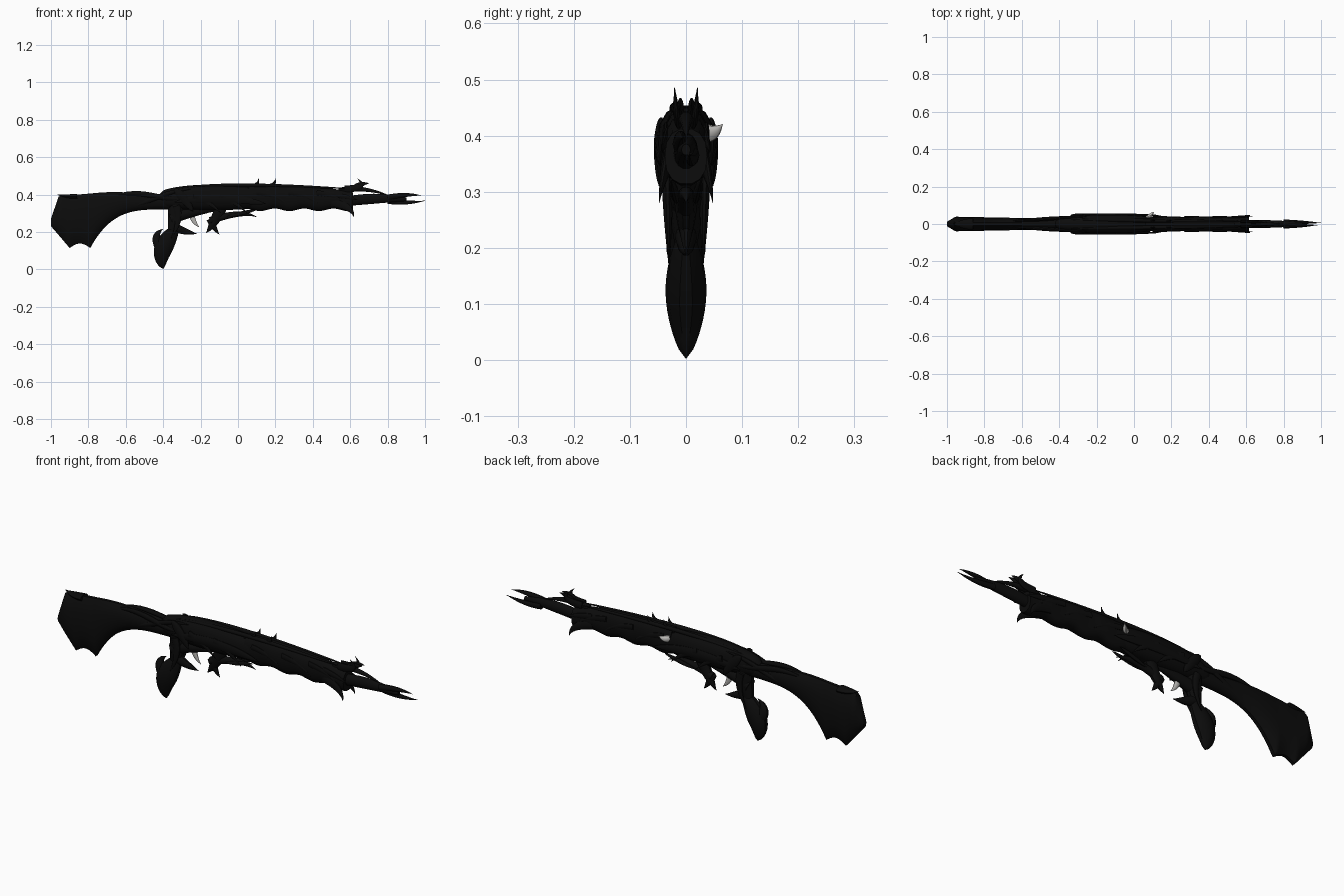
import bpy, bmesh, math
from mathutils import Vector

default_cube = bpy.data.objects.get("Cube")
if default_cube:
    bpy.data.objects.remove(default_cube, do_unlink=True)


def make_material(name, colour):
    material = bpy.data.materials.new(name)
    material.use_nodes = True
    material.diffuse_color = (*colour, 1)
    shader = material.node_tree.nodes["Principled BSDF"]
    shader.inputs["Base Color"].default_value = (*colour, 1)
    shader.inputs["Roughness"].default_value = .7
    return material


BLACK = make_material("charred black", (.0035, .0035, .0035))
BONE = make_material("pale bone", (.5, .49, .47))


def section(sides, power):
    """Unit cross-section: power of one is an ellipse, lower is boxier."""
    points = []
    for index in range(sides):
        angle = math.tau * index / sides
        c, s = math.cos(angle), math.sin(angle)
        points.append((math.copysign(abs(c) ** power, c),
                       math.copysign(abs(s) ** power, s)))
    return points


def skin(name, rings, material):
    """Join a row of rings into one closed, smooth-shaded surface."""
    mesh = bpy.data.meshes.new(name)
    bm = bmesh.new()
    loops = [[bm.verts.new(point) for point in ring] for ring in rings]
    for first, second in zip(loops, loops[1:]):
        for i in range(len(first)):
            j = (i + 1) % len(first)
            bm.faces.new((first[i], first[j], second[j], second[i]))
    bm.faces.new(loops[0])
    bm.faces.new(loops[-1])
    bmesh.ops.recalc_face_normals(bm, faces=bm.faces)
    bm.to_mesh(mesh)
    bm.free()
    mesh.materials.append(material)
    obj = bpy.data.objects.new(name, mesh)
    bpy.context.collection.objects.link(obj)
    bpy.ops.object.select_all(action="DESELECT")
    obj.select_set(True)
    bpy.context.view_layer.objects.active = obj
    bpy.ops.object.shade_smooth_by_angle(angle=math.radians(40))


def loft(name, start, end, count, rule, power=1):
    """Upright sections along x; rule(x, t) gives bottom, top and half width."""
    shape = section(14, power)
    rings = []
    for index in range(count + 1):
        t = index / count
        x = start + (end - start) * t
        low, high, width = rule(x, t)
        middle, half = (low + high) / 2, (high - low) / 2
        rings.append([(x, width * u, middle + half * v) for u, v in shape])
    skin(name, rings, BLACK)


def along(points, t):
    """Point on a Bezier curve with the given control points."""
    points = [Vector(point) for point in points]
    while len(points) > 1:
        points = [a.lerp(b, t) for a, b in zip(points, points[1:])]
    return points[0]


def horn_profile(t):
    return 1 - t ** 2


def vein_profile(t):
    return math.sin(math.pi * t) ** .6


def limb(name, path, breadth, flat=.5, y=0, y_end=None, profile=horn_profile,
         material=BLACK, side=(0, 1, 0), steps=12):
    """Curved horn or vein through x, z control points, running from y to y_end."""
    y_end = y if y_end is None else y_end
    spine = []
    for index in range(steps + 1):
        t = index / steps
        x, z = along(path, t)
        spine.append(Vector((x, y + (y_end - y) * t, z)))
    rings = []
    for i, centre in enumerate(spine):
        tangent = (spine[min(i + 1, steps)] - spine[max(i - 1, 0)]).normalized()
        across = Vector(side)
        across = (across - tangent * across.dot(tangent)).normalized()
        outward = tangent.cross(across)
        size = max(breadth * profile(i / steps), .001)
        rings.append([centre + (across * flat * u + outward * v) * size
                      for u, v in section(10, 1)])
    skin(name, rings, material)


def pair(name, path, breadth, flat, y, y_end, profile=horn_profile):
    """The same limb on both sides."""
    limb("left_" + name, path, breadth, flat, y, y_end, profile)
    limb("right_" + name, path, breadth, flat, -y, -y_end, profile)


# Stock: two claws below the butt, then a long hollow sweeping up to the wrist
def stock_rule(x, t):
    heel, toe = -.9, -.79
    if x < heel:
        low = .11 + .12 * (heel - x) / (heel + 1)
    elif x < toe:
        low = .11 + .025 * math.sin(math.pi * (x - heel) / (toe - heel))
    else:
        low = .32 - .21 * (1 - (x - toe) / .45) ** 4
    high = min(.27 + 3 * (x + 1), .395) + .02 * math.sin(math.pi * t) ** 2
    return low, high, min(.012 + .6 * (x + 1), .04 - .013 * t)


# Receiver: a swollen body closing at both ends
def receiver_rule(x, t):
    bump = math.sin(math.pi * t) ** .4
    return .345 - .03 * bump, .4 + .055 * bump, .015 + .037 * bump


# Handguard: rippled underside, top falling away at the muzzle end
def handguard_rule(x, t):
    ripple = math.sin(40 * x)
    return .317 + .007 * ripple, .453 - .04 * t ** 3, .039 + .002 * ripple


def barrel_rule(x, t):
    return .335 + .03 * t, .385 + .02 * math.sin(math.pi * t), .022 - .014 * t ** 3


loft("stock", -1, -.34, 66, stock_rule)
loft("receiver", -.42, .15, 30, receiver_rule, power=.85)
loft("handguard", .06, .615, 36, handguard_rule, power=.85)
loft("barrel", .55, .9, 14, barrel_rule)
limb("butt_top_horn", [(-.86, .39), (-.92, .385), (-.965, .4)], .015, flat=2)

# Sinews winding around the wrist
pair("wrist_sinew", [(-.68, .39), (-.5, .44), (-.42, .36), (-.28, .38)],
     .015, .7, .015, .04, vein_profile)
pair("lower_sinew", [(-.6, .33), (-.45, .36), (-.4, .42), (-.25, .43)],
     .013, .7, .02, .04, vein_profile)

# Side ribs, shoulder knobs and hanging leaf spikes
pair("cheek_rib", [(-.34, .36), (-.1, .4), (.15, .35)], .026, .35, .05, .046, vein_profile)
pair("shoulder_knob", [(-.34, .43), (-.3, .4), (-.24, .31)], .025, .45, .044, .048,
     vein_profile)
for x in (-.16, -.02):
    pair("leaf_spike", [(x - .08, .39), (x, .37), (x + .07, .3)], .018, .4, .05, .046)
for x in (.1, .27, .42):
    pair("handguard_rib", [(x, .41), (x + .1, .4), (x + .16, .35)], .014, .4, .036, .038)

# Ridges and paired thorns along the top
pair("top_ridge", [(-.34, .43), (-.1, .47), (.62, .43)], .01, 1, .024, .014, vein_profile)
for x in (.11, .2):
    pair("top_thorn", [(x - .06, .44), (x, .44), (x, .485)], .015, .5, .016, .02)

# Front sight horns, with a bridge arching over to the barrel
pair("front_sight_horn", [(.57, .43), (.7, .43), (.64, .485)], .02, .4, .012, .021)
pair("front_sight_fork", [(.63, .44), (.66, .46), (.7, .46)], .017, .4, .01, .01)
limb("front_sight_bridge", [(.54, .42), (.66, .45), (.82, .39)], .016, flat=1)

# Handguard claws
pair("handguard_claw", [(.5, .36), (.61, .34), (.62, .28)], .024, .4, .03, .048)
pair("side_claw", [(.5, .4), (.59, .39), (.64, .37)], .015, .4, .034, .043)

# Muzzle prongs, offset diagonally and curling back together
limb("upper_prong", [(.8, .385), (.9, .405), (.98, .395)], .015, .8, -.012, -.006)
limb("lower_prong", [(.8, .365), (.9, .35), (1, .367)], .015, .8, .012, .006)

# Grip: a thick neck above a leaf-shaped blade with spurs
limb("grip_neck", [(-.33, .37), (-.33, .25), (-.38, .12)], .045, flat=.8)
limb("grip_blade", [(-.32, .24), (-.38, .15), (-.43, .1), (-.4, .003)], .052, flat=.7,
     profile=vein_profile, steps=18)
limb("grip_back_spur", [(-.4, .1), (-.47, .18), (-.4, .216)], .03, flat=.8)
limb("grip_front_spur", [(-.35, .23), (-.29, .2), (-.22, .19)], .025, flat=.8)
pair("grip_shoulder", [(-.33, .34), (-.3, .26), (-.36, .16)], .02, .5, .034, .03)
limb("grip_bridge", [(-.36, .27), (-.28, .31), (-.06, .325)], .034, flat=.9)

# Open guard in front of the trigger
limb("guard_claw", [(-.09, .33), (-.13, .24), (-.17, .195)], .032, flat=.7)
limb("guard_spur", [(-.15, .27), (-.13, .22), (-.1, .187)], .02, flat=.7)
limb("guard_blade", [(-.15, .26), (.02, .32), (.1, .28)], .02, flat=.9)
pair("guard_strut", [(-.06, .28), (.02, .3), (.1, .32)], .011, .7, .016, .026, vein_profile)

# Pale trigger and bolt handle
limb("trigger", [(-.25, .3), (-.24, .25), (-.207, .226)], .016, material=BONE)
limb("bolt_handle", [(.07, .405), (.09, .4), (.107, .42)], .018, flat=.7, y=.03, y_end=.065,
     material=BONE, side=(1, 0, 0))
